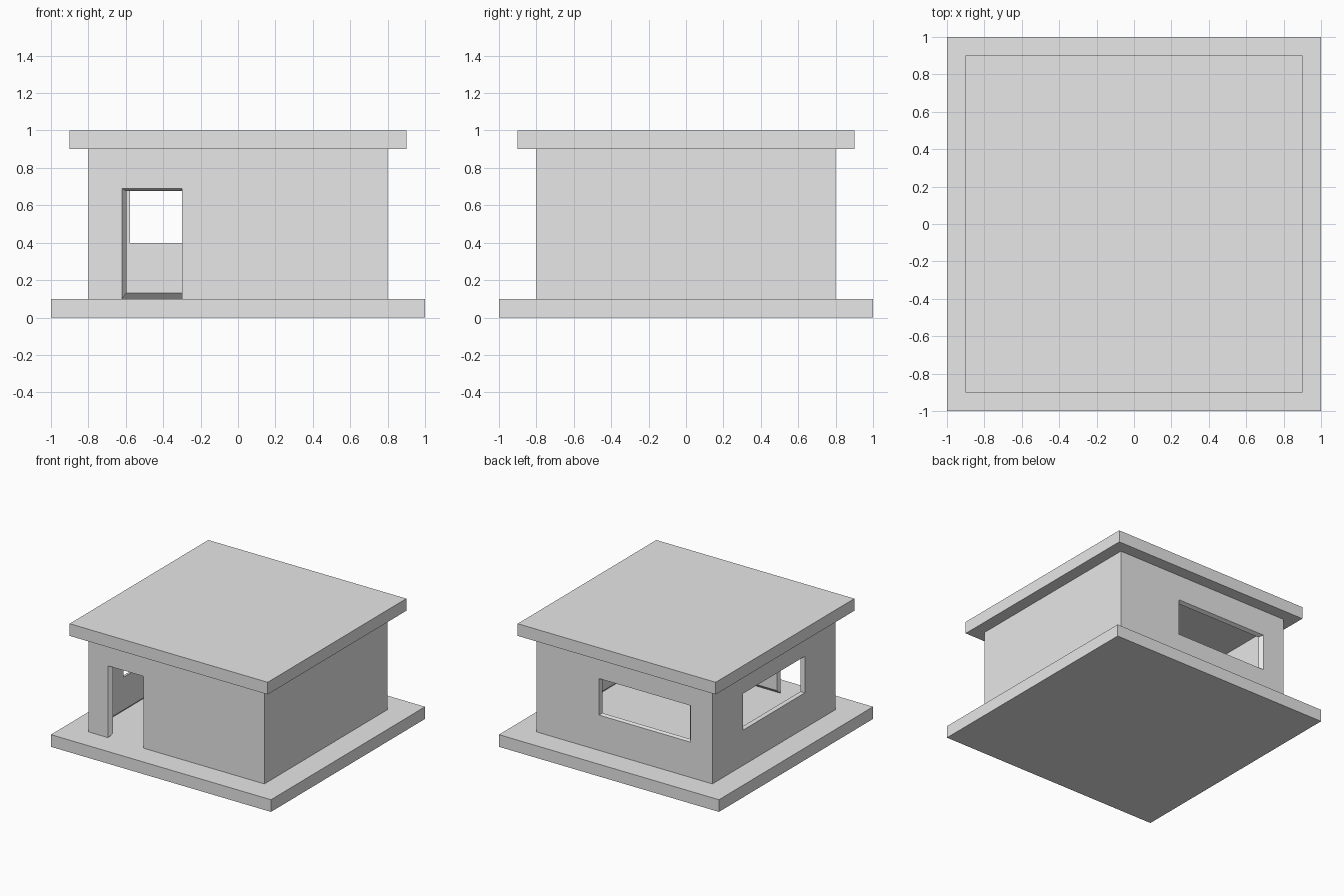
import bpy, bmesh
from mathutils import Vector

if "Cube" in bpy.data.objects:
    bpy.data.objects.remove(bpy.data.objects["Cube"])

grey = bpy.data.materials.new("light_grey")
grey.diffuse_color = (0.8, 0.8, 0.8, 1)
grey.use_nodes = True
grey.node_tree.nodes["Principled BSDF"].inputs["Base Color"].default_value = grey.diffuse_color


def finish(bm, name):
    me = bpy.data.meshes.new(name)
    bm.to_mesh(me)
    bm.free()
    me.materials.append(grey)
    ob = bpy.data.objects.new(name, me)
    bpy.context.collection.objects.link(ob)
    return ob


def slab(name, width, z0, z1):
    bm = bmesh.new()
    bmesh.ops.create_cube(bm, size=1)
    bmesh.ops.scale(bm, vec=(width, width, z1 - z0), verts=bm.verts)
    bmesh.ops.translate(bm, vec=(0, 0, (z0 + z1) / 2), verts=bm.verts)
    return finish(bm, name)


# floor plate and overhanging roof
slab("floor_slab", 2.0, 0.0, 0.1)
slab("roof_slab", 1.8, 0.9, 1.0)

# walls: thin shell, open below, inner skin is the outer skin shrunk about its centre
H, T = 0.8, 0.03
MID = Vector((0, 0, 0.5))
SHRINK = Vector(((H - T) / H, (H - T) / H, (0.4 - T) / 0.4))
ZS = [0.1, 0.39, 0.69, 0.9]
# side: (point on wall from u and z, opening u range, opening rows)
WALLS = [
    (lambda u, z: (u, -H, z), (-0.62, -0.30), (0, 1)),   # front, door
    (lambda u, z: (H, u, z), None, ()),                  # right, plain
    (lambda u, z: (-u, H, z), (-0.23, 0.60), (1,)),      # back, window
    (lambda u, z: (-H, -u, z), (-0.40, 0.40), (1,)),     # left, window
]

bm = bmesh.new()
for place, hole, rows in WALLS:
    us = [-H, *(hole or ()), H]
    for i in range(len(us) - 1):
        for k in range(3):
            if hole and i == 1 and k in rows:
                continue
            corners = [(us[i], ZS[k]), (us[i + 1], ZS[k]),
                       (us[i + 1], ZS[k + 1]), (us[i], ZS[k + 1])]
            bm.faces.new([bm.verts.new(place(*c)) for c in corners])
bmesh.ops.remove_doubles(bm, verts=bm.verts, dist=1e-4)
# ceiling
top = [e for e in bm.edges if e.is_boundary and all(v.co.z > 0.89 for v in e.verts)]
bmesh.ops.contextual_create(bm, geom=top)

# inner skin and the rims around door, windows and lower edge
outer_faces = list(bm.faces)
rims = [e for e in bm.edges if e.is_boundary]
inner = {v: bm.verts.new(MID + (v.co - MID) * SHRINK) for v in list(bm.verts)}
for f in outer_faces:
    bm.faces.new([inner[v] for v in reversed(f.verts)])
for e in rims:
    a, b = e.verts
    bm.faces.new([b, a, inner[a], inner[b]])
bmesh.ops.recalc_face_normals(bm, faces=bm.faces)
finish(bm, "walls")
